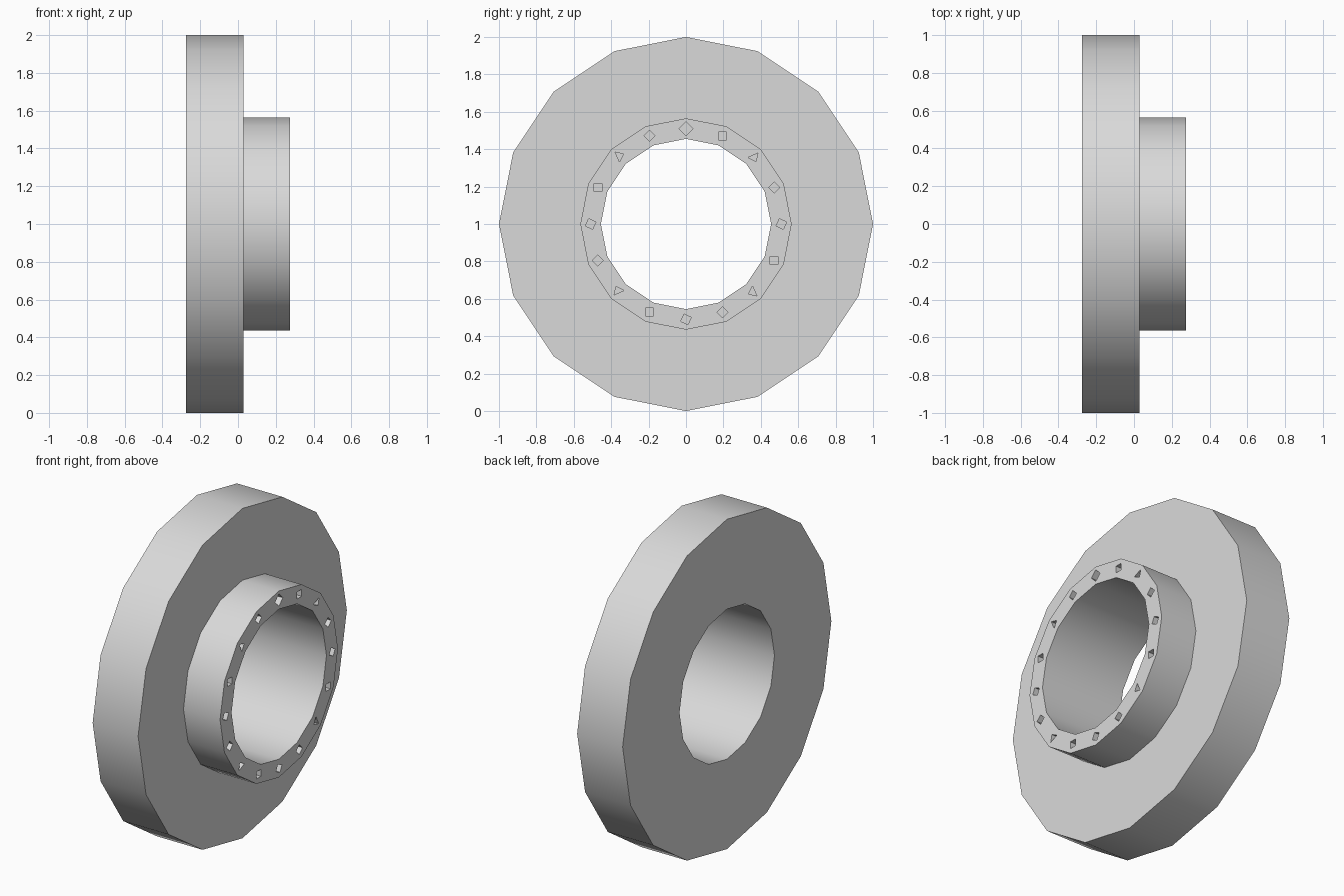
import bpy
import bmesh
from math import cos, sin, radians, tau

SIDES = 16
FLANGE_R, HUB_R, BORE_R = 1.0, 0.565, 0.455
BACK_X, STEP_X, FRONT_X = -0.275, 0.03, 0.275
HOLE_RING_R, HOLE_DEPTH = 0.51, 0.15

cube = bpy.data.objects.get("Cube")
if cube:
    bpy.data.objects.remove(cube, do_unlink=True)

# Plain grey metal
grey = bpy.data.materials.new("light_grey")
grey.use_nodes = True
grey.diffuse_color = (0.7, 0.7, 0.7, 1)
grey.node_tree.nodes["Principled BSDF"].inputs["Base Color"].default_value = (0.7, 0.7, 0.7, 1)


def finish(bm, name):
    bmesh.ops.recalc_face_normals(bm, faces=bm.faces)
    mesh = bpy.data.meshes.new(name)
    bm.to_mesh(mesh)
    bm.free()
    mesh.materials.append(grey)
    obj = bpy.data.objects.new(name, mesh)
    bpy.context.collection.objects.link(obj)
    return obj


def add_prism(bm, y, z, radius, angles, x0, x1):
    """Prism along x with corners at the given angles."""
    rings = [[bm.verts.new((x, y + radius * cos(radians(a)), z + radius * sin(radians(a))))
              for a in angles] for x in (x0, x1)]
    n = len(angles)
    for i in range(n):
        j = (i + 1) % n
        bm.faces.new((rings[0][i], rings[0][j], rings[1][j], rings[1][i]))
    bm.faces.new(rings[0])
    bm.faces.new(rings[1])


# Flange, hub and bore: one stepped profile turned around the x axis
profile = [(BACK_X, BORE_R), (BACK_X, FLANGE_R), (STEP_X, FLANGE_R),
           (STEP_X, HUB_R), (FRONT_X, HUB_R), (FRONT_X, BORE_R)]
bm = bmesh.new()
rings = []
for k in range(SIDES):
    a = tau * k / SIDES
    rings.append([bm.verts.new((x, r * cos(a), 1 + r * sin(a))) for x, r in profile])
for k in range(SIDES):
    here, after = rings[k], rings[(k + 1) % SIDES]
    for i in range(len(profile)):
        j = (i + 1) % len(profile)
        bm.faces.new((here[i], here[j], after[j], after[i]))
flange = finish(bm, "flanged_hub")

# Bolt holes: four corner patterns that repeat every quarter turn
patterns = [[20, 110, 200, 290], [0, 90, 180, 270], [38, 190, 297], [45, 135, 225, 315]]
bm = bmesh.new()
for k in range(SIDES):
    a = tau * k / SIDES
    quarter = 90 * (k // 4)
    angles = [p + quarter for p in patterns[k % 4]]
    radius = 0.03
    if k == 4:  # the top hole is a larger diamond
        angles, radius = patterns[1], 0.037
    add_prism(bm, HOLE_RING_R * cos(a), 1 + HOLE_RING_R * sin(a), radius, angles,
              FRONT_X - HOLE_DEPTH, FRONT_X + 0.05)
cutter = finish(bm, "hole_cutter")
cutter.hide_render = True

cut = flange.modifiers.new("bolt_holes", 'BOOLEAN')
cut.operation = 'DIFFERENCE'
cut.solver = 'EXACT'
cut.object = cutter

bpy.ops.object.select_all(action='DESELECT')
flange.select_set(True)
bpy.context.view_layer.objects.active = flange
bpy.ops.object.modifier_apply(modifier=cut.name)
bpy.data.objects.remove(cutter, do_unlink=True)

# Rounded walls, crisp rims
bpy.ops.object.shade_smooth_by_angle(angle=radians(30))
